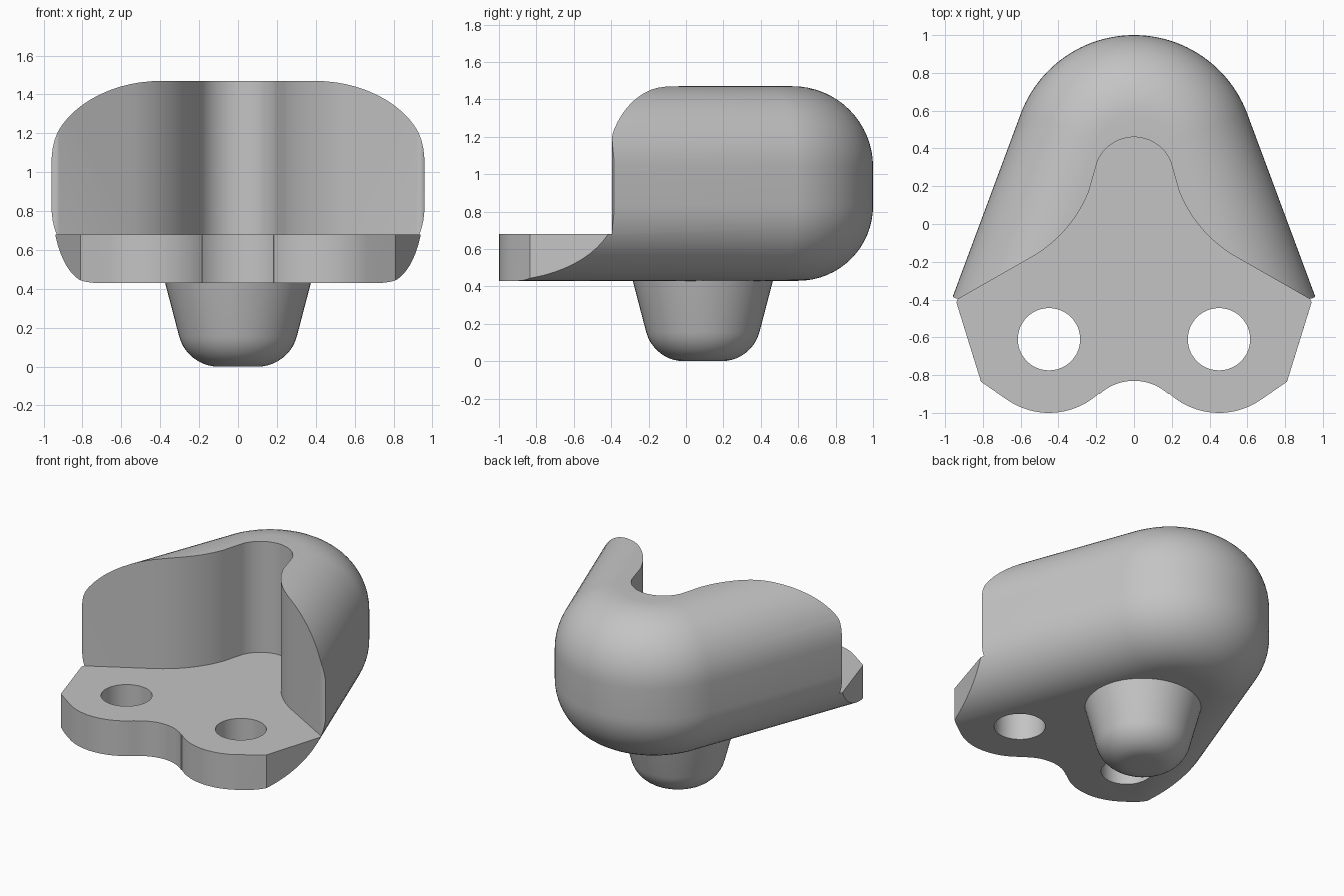
import bpy, bmesh
from math import cos, sin, radians, pi, sqrt

old = bpy.data.objects.get("Cube")
if old:
    bpy.data.objects.remove(old, do_unlink=True)

grey = bpy.data.materials.new("light grey")
grey.use_nodes = True
colour = (0.55, 0.55, 0.55, 1)
grey.diffuse_color = colour
grey.node_tree.nodes["Principled BSDF"].inputs["Base Color"].default_value = colour


def arc(cx, cy, r, start, end, n):
    """Points on a circular arc, angles in degrees."""
    return [(cx + r * cos(radians(start + (end - start) * i / n)),
             cy + r * sin(radians(start + (end - start) * i / n))) for i in range(n + 1)]


def mirrored(half):
    """Close a right-hand half outline with its mirror image."""
    return half + [(-x, y) for x, y in reversed(half) if abs(x) > 1e-5]


def loft(name, rings):
    """Skin a stack of (outline, z) rings and cap both ends."""
    bm = bmesh.new()
    loops = [[bm.verts.new((x, y, z)) for x, y in pts] for pts, z in rings]
    n = len(loops[0])
    for a, b in zip(loops, loops[1:]):
        for i in range(n):
            j = (i + 1) % n
            bm.faces.new((a[i], a[j], b[j], b[i]))
    bm.faces.new(loops[0])
    bm.faces.new(loops[-1])
    bmesh.ops.recalc_face_normals(bm, faces=bm.faces)
    mesh = bpy.data.meshes.new(name)
    bm.to_mesh(mesh)
    bm.free()
    mesh.materials.append(grey)
    ob = bpy.data.objects.new(name, mesh)
    bpy.context.collection.objects.link(ob)
    return ob


def activate(ob):
    bpy.ops.object.select_all(action='DESELECT')
    ob.select_set(True)
    bpy.context.view_layer.objects.active = ob


def carve(target, cutter, operation):
    activate(target)
    mod = target.modifiers.new("carve", 'BOOLEAN')
    mod.operation, mod.object, mod.solver = operation, cutter, 'EXACT'
    bpy.ops.object.modifier_apply(modifier=mod.name)
    bpy.data.objects.remove(cutter, do_unlink=True)


# Rounded wedge body: the plan outline shrinks along the top and bottom fillets
BACK_R, BACK_Y, SPLAY = 0.64, 0.36, 20.4
FRONT_Y = -1.2
FLOOR, BOTTOM, TOP = 0.68, 0.43, 1.47


def wedge(inset):
    r = BACK_R - inset
    pts = arc(0, BACK_Y, r, SPLAY, 180 - SPLAY, 48)
    x, y = pts[0]
    x += (y - FRONT_Y) * sin(radians(SPLAY)) / cos(radians(SPLAY))
    return [(x, FRONT_Y)] + pts + [(-x, FRONT_Y)]


rings = []
for i in range(17):
    a = pi / 2 * i / 16
    rings.append((wedge(0.4 * (1 - sin(a))), BOTTOM + 0.4 * (1 - cos(a))))
for i in range(17):
    a = pi / 2 * i / 16
    rings.append((wedge(0.43 * (1 - cos(a))), TOP - 0.43 * (1 - sin(a))))
body = loft("body", rings)

# Trim the front to the scalloped plate outline
scallop = arc(0, -1.1, 0.27, 90, 47.4, 10)
lobe = arc(0.45, -0.61, 0.39, 227.4, 303, 18)
plate = mirrored(scallop + lobe + [(0.81, -0.835), (0.945, -0.4), (1.4, -0.35), (1.4, 1.3)])
carve(body, loft("plate_trim", [(plate, 0.2), (plate, 1.8)]), 'INTERSECT')

# Bell-shaped pocket above the plate
crown = arc(0, 0.25, 0.21, 90, 22, 12)
flare = arc(0.889, 0.4325, 0.7, 202, 241, 14)
tip = arc(0.935, -0.362, 0.033, 241, 340, 6)
pocket = mirrored(crown + flare + tip + [(1.4, -0.36), (1.4, -1.4)])
carve(body, loft("pocket_cutter", [(pocket, FLOOR), (pocket, 1.8)]), 'DIFFERENCE')

# Screw holes
for side in (-1, 1):
    hole = arc(side * 0.45, -0.61, 0.165, 0, 360, 48)[:-1]
    carve(body, loft("hole_cutter", [(hole, 0.2), (hole, 1.0)]), 'DIFFERENCE')

# Tapered peg with a rounded end
FILLET = 0.21
SLOPE = 15
fillet_x = 0.1
profile = [(fillet_x + FILLET * sin(radians(a)), FILLET * (1 - cos(radians(a))))
           for a in [(90 - SLOPE) * i / 10 for i in range(11)]]
profile.append((0.38, 0.45))
peg = loft("peg", [(arc(0, 0.09, r, 0, 360, 48)[:-1], z) for r, z in profile])

for ob in (body, peg):
    activate(ob)
    bpy.ops.object.shade_smooth_by_angle(angle=radians(25))
